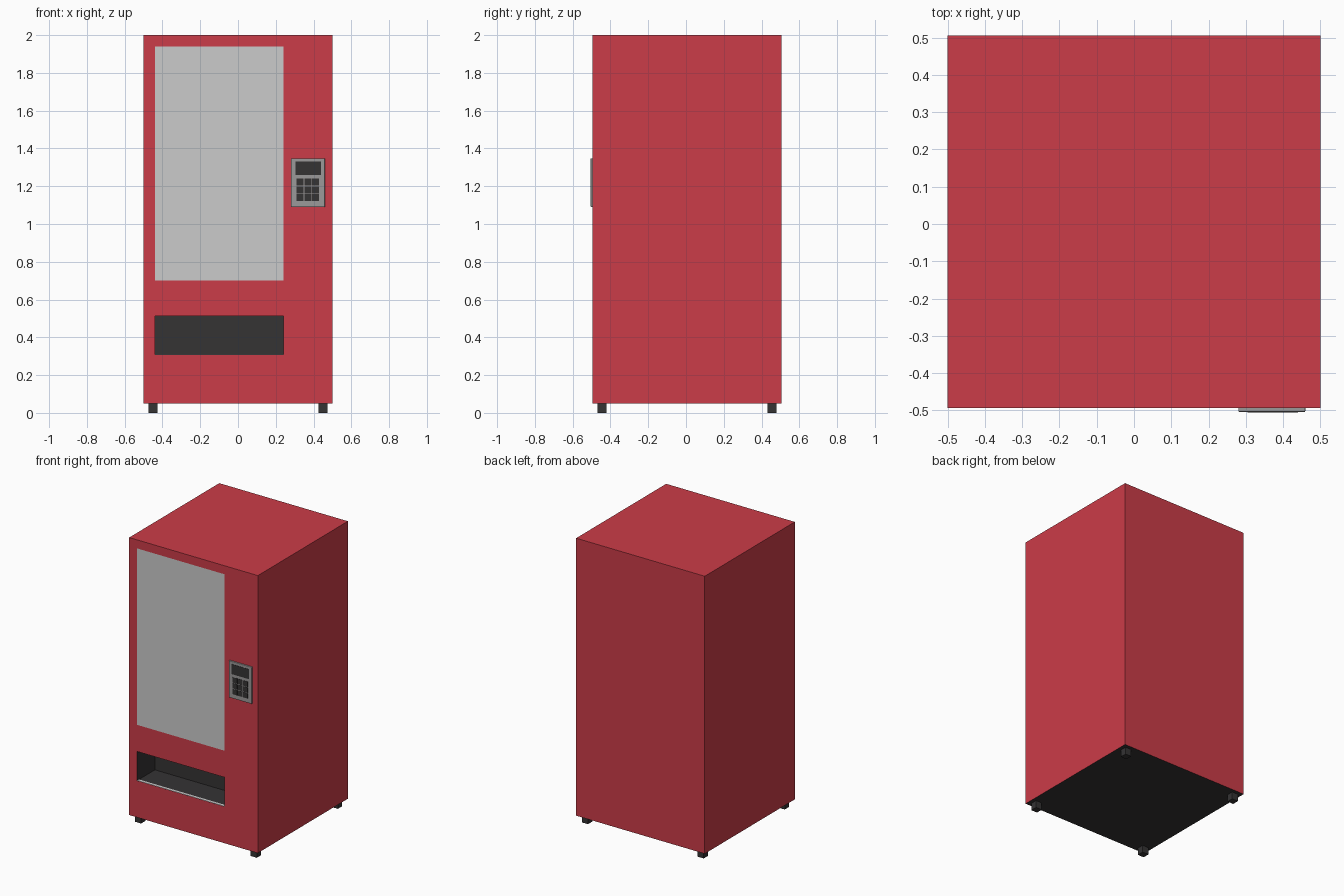
import bpy

if "Cube" in bpy.data.objects:
    bpy.data.objects.remove(bpy.data.objects["Cube"])

FRONT, BACK = -0.494, 0.506


def material(name, rgb):
    m = bpy.data.materials.new(name)
    m.diffuse_color = (*rgb, 1)
    m.use_nodes = True
    m.node_tree.nodes["Principled BSDF"].inputs["Base Color"].default_value = m.diffuse_color
    return m


RED = material("red_paint", (0.6, 0.045, 0.065))
DARK = material("dark_plastic", (0.035, 0.033, 0.034))
METAL = material("brushed_metal", (0.33, 0.32, 0.32))


def box(name, x, y, z, *mats):
    """Box from (min, max) ranges on each axis."""
    bpy.ops.mesh.primitive_cube_add(size=1)
    ob = bpy.context.object
    ob.name = name
    for v in ob.data.vertices:
        v.co = [r[0] if c < 0 else r[1] for c, r in zip(v.co, (x, y, z))]
    # keep the origin in the middle of the part
    mid = [(r[0] + r[1]) / 2 for r in (x, y, z)]
    for v in ob.data.vertices:
        v.co = [c - m for c, m in zip(v.co, mid)]
    ob.location = mid
    for m in mats:
        ob.data.materials.append(m)
    return ob


def cut(target, cutter):
    mod = target.modifiers.new("cut", 'BOOLEAN')
    mod.operation = 'DIFFERENCE'
    mod.solver = 'EXACT'
    mod.object = cutter
    bpy.context.view_layer.objects.active = target
    bpy.ops.object.modifier_apply(modifier=mod.name)
    bpy.data.objects.remove(cutter)


# cabinet with a dark underside
cabinet = box("cabinet", (-0.5, 0.5), (FRONT, BACK), (0.05, 2.0), RED, DARK)
for p in cabinet.data.polygons:
    if p.normal.z < -0.5:
        p.material_index = 1

# window and delivery hatch openings, lined in dark plastic
OPEN_X = (-0.44, 0.24)
for z, depth in (((0.70, 1.94), 0.02), ((0.307, 0.513), 0.2)):
    cutter = box("cutter", OPEN_X, (FRONT - 0.1, FRONT + depth), z, RED, DARK)
    cutter.hide_render = True
    for p in cutter.data.polygons:
        p.material_index = 1
    cut(cabinet, cutter)

# flush window pane and thin sill in the hatch
box("window_pane", OPEN_X, (FRONT, FRONT + 0.02), (0.70, 1.94))
box("hatch_sill", OPEN_X, (FRONT + 0.001, FRONT + 0.02), (0.307, 0.309))

# payment panel with display and 3 x 3 keys
PANEL = FRONT - 0.0105
panel = box("keypad_panel", (0.28, 0.46), (PANEL, FRONT + 0.005), (1.09, 1.348), METAL)
bev = panel.modifiers.new("bevel", 'BEVEL')
bev.width = 0.003
bev.segments = 2
box("keypad_display", (0.305, 0.44), (-0.506, PANEL + 0.004), (1.26, 1.33), DARK)
for row in range(3):
    for col in range(3):
        x, z = 0.311 + col * 0.041, 1.121 + row * 0.041
        box(f"key_{row}_{col}", (x, x + 0.037), (-0.506, PANEL + 0.004),
            (z, z + 0.037), DARK)

# feet
for sx, side in ((-1, "left"), (1, "right")):
    for sy, end in ((-1, "front"), (1, "back")):
        x, y = sx * 0.45, sy * 0.45 + 0.006
        box(f"{end}_{side}_foot", (x - 0.024, x + 0.024),
            (y - 0.024, y + 0.024), (0, 0.052), DARK)
